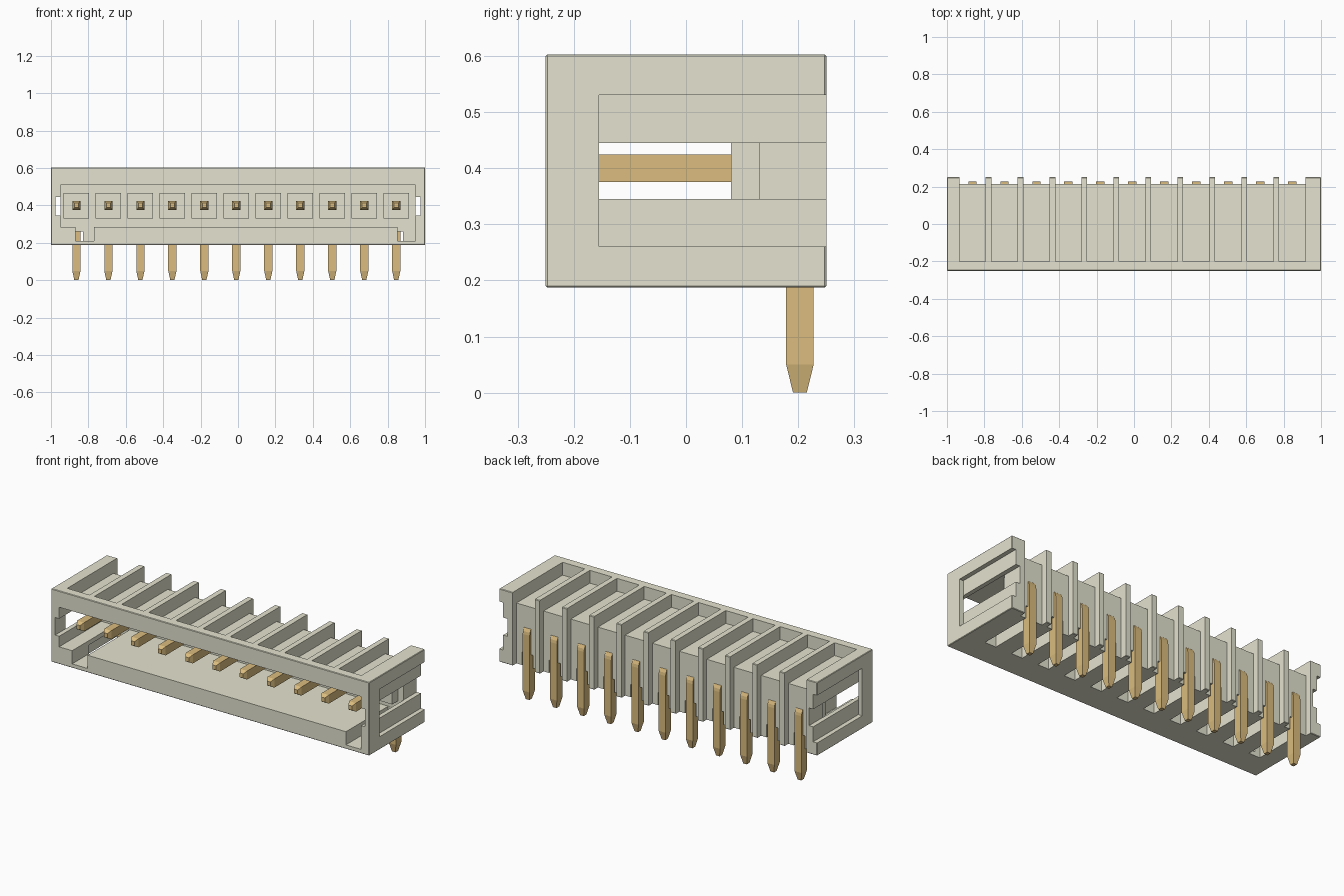
import bpy, bmesh, math
from mathutils import Vector

cube = bpy.data.objects.get("Cube")
if cube:
    bpy.data.objects.remove(cube, do_unlink=True)


def material(name, rgb):
    m = bpy.data.materials.new(name)
    m.use_nodes = True
    m.diffuse_color = (*rgb, 1)
    m.node_tree.nodes["Principled BSDF"].inputs["Base Color"].default_value = (*rgb, 1)
    return m


ivory = material("ivory_plastic", (0.78, 0.77, 0.626))
gold = material("gold_metal", (0.708, 0.504, 0.21))

COUNT, PITCH, FIRST = 11, 0.171, -0.864
PIN_X = [FIRST + PITCH * i for i in range(COUNT)]


def boxes_object(name, boxes, mat=None, bevel=0):
    """One mesh from (x0, x1, y0, y1, z0, z1) boxes."""
    bm = bmesh.new()
    for x0, x1, y0, y1, z0, z1 in boxes:
        vs = bmesh.ops.create_cube(bm, size=1)["verts"]
        for v in vs:
            v.co = Vector(((x0 + x1) / 2 + v.co.x * (x1 - x0),
                           (y0 + y1) / 2 + v.co.y * (y1 - y0),
                           (z0 + z1) / 2 + v.co.z * (z1 - z0)))
    if bevel:
        bmesh.ops.bevel(bm, geom=bm.edges[:], offset=bevel, segments=1, affect='EDGES')
    me = bpy.data.meshes.new(name)
    bm.to_mesh(me)
    bm.free()
    if mat:
        me.materials.append(mat)
    ob = bpy.data.objects.new(name, me)
    bpy.context.collection.objects.link(ob)
    return ob


def cut(target, boxes):
    """Subtract a set of separate boxes and bake the result."""
    cutter = boxes_object("cutter", boxes, ivory)
    cutter.hide_render = True
    mod = target.modifiers.new("cut", 'BOOLEAN')
    mod.operation, mod.solver, mod.object = 'DIFFERENCE', 'EXACT', cutter
    bpy.context.view_layer.update()
    deps = bpy.context.evaluated_depsgraph_get()
    mesh = bpy.data.meshes.new_from_object(target.evaluated_get(deps))
    target.modifiers.clear()
    target.data = mesh
    bpy.data.objects.remove(cutter, do_unlink=True)


def both_sides(x0, x1, *rest):
    return [(x0, x1, *rest), (-x1, -x0, *rest)]


# Housing block
housing = boxes_object("housing", [(-1, 1, -0.25, 0.25, 0.187, 0.603)], ivory, 0.003)
# Plug cavity open to the front
cut(housing, [(-0.95, 0.95, -0.3, 0.13, 0.285, 0.51)])
# Keying notches in the cavity floor
cut(housing, [(-0.868, -0.771, -0.3, 0.128, 0.21, 0.3),
              (0.854, 0.949, -0.3, 0.128, 0.21, 0.3)])
# Shallow recess on each end wall
cut(housing, both_sides(0.975, 1.1, -0.155, 0.3, 0.26, 0.53))
# Window and groove through each end wall
cut(housing, both_sides(0.949, 1.05, -0.155, 0.3, 0.345, 0.445))
# Latch grooves inside the front rim
cut(housing, both_sides(0.9, 0.975, -0.3, -0.12, 0.345, 0.445))
# Top slots that leave ribs between them
cut(housing, [(x - 0.07, x + 0.07, -0.2, 0.3, 0.53, 0.7) for x in PIN_X])
# Back panels set in between the ribs
cut(housing, [(x - 0.07, x + 0.07, 0.215, 0.32, 0.1, 0.72) for x in PIN_X])
# Narrow bottom slots
cut(housing, [(x - 0.035, x + 0.035, -0.1, 0.34, 0.08, 0.26) for x in PIN_X])

# Raised square boss around every contact
boxes_object("contact_bosses",
             [(x - 0.068, x + 0.068, 0.08, 0.135, 0.33, 0.465) for x in PIN_X], ivory)


def pin_mesh():
    """Square wire swept along an L path, tapered at both ends."""
    # rings: y, z, direction angle, scale of section
    r = 0.028
    rings = [(-0.2, 0.4, 0, 0.5), (-0.18, 0.4, 0, 1)]
    for i in range(6):
        a = math.radians(18 * i)
        rings.append((0.203 - r + r * math.sin(a), 0.4 - r + r * math.cos(a), a, 1))
    rings += [(0.203, 0.05, math.pi / 2, 1), (0.203, 0, math.pi / 2, 0.5)]
    bm = bmesh.new()
    loops = []
    for y, z, a, s in rings:
        ny, nz = math.sin(a) * 0.0245 * s, math.cos(a) * 0.0245 * s
        w = 0.022 * s
        loops.append([bm.verts.new((sx * w, y + sn * ny, z + sn * nz))
                      for sx, sn in ((-1, -1), (1, -1), (1, 1), (-1, 1))])
    for a, b in zip(loops, loops[1:]):
        for i in range(4):
            j = (i + 1) % 4
            bm.faces.new((a[i], a[j], b[j], b[i]))
    bm.faces.new(loops[0])
    bm.faces.new(loops[-1])
    bmesh.ops.recalc_face_normals(bm, faces=bm.faces[:])
    me = bpy.data.meshes.new("contact_pin")
    bm.to_mesh(me)
    bm.free()
    me.materials.append(gold)
    return me


# Row of right-angle pins
pin = pin_mesh()
for i, x in enumerate(PIN_X):
    ob = bpy.data.objects.new(f"contact_pin_{i + 1}", pin)
    ob.location.x = x
    bpy.context.collection.objects.link(ob)
